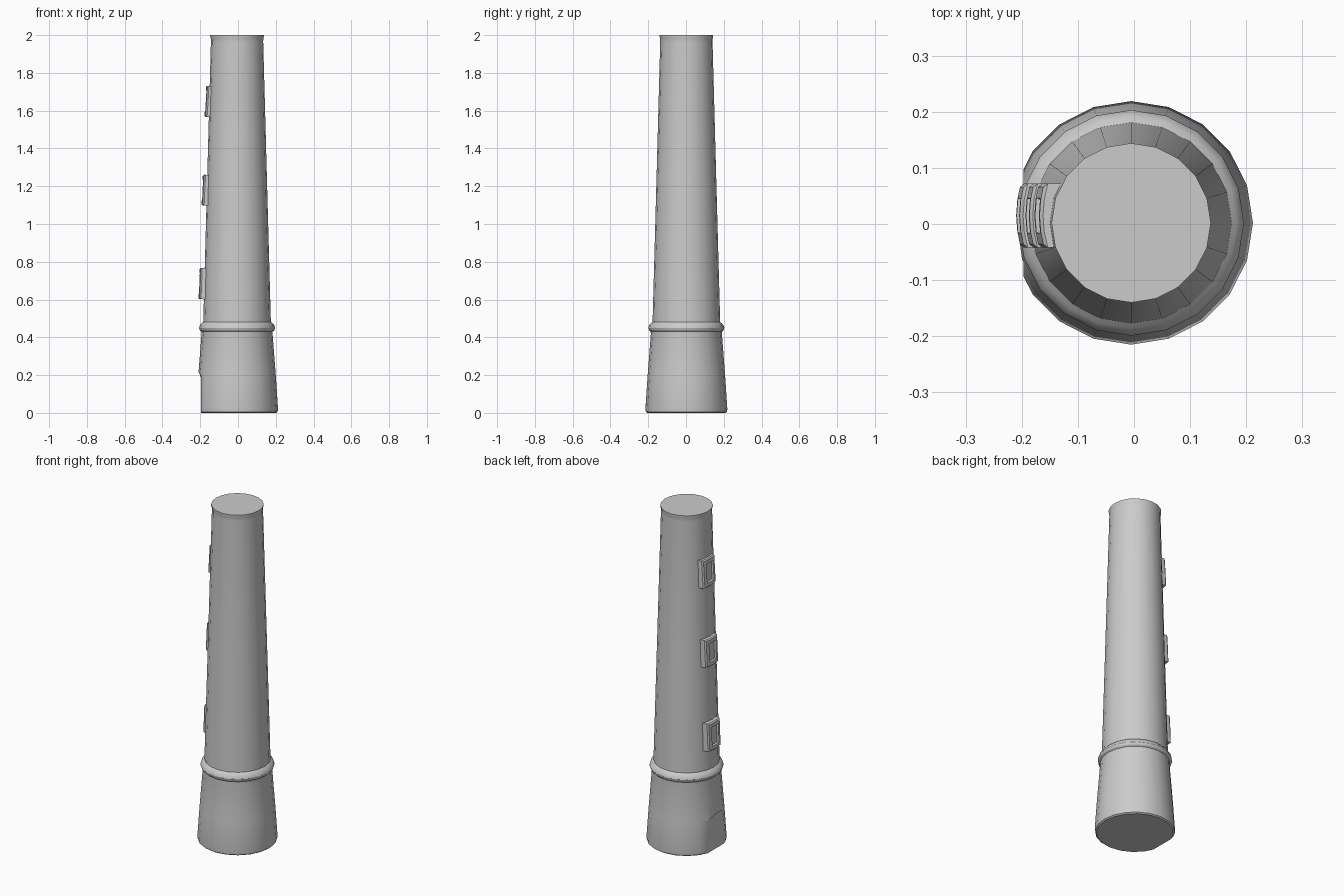
import bpy, bmesh, math
from mathutils import Vector, Matrix

if "Cube" in bpy.data.objects:
    bpy.data.objects.remove(bpy.data.objects["Cube"])

CX, CY, SIDES = -0.005, 0.002, 20


def make_object(name, bm):
    bmesh.ops.recalc_face_normals(bm, faces=bm.faces[:])
    mesh = bpy.data.meshes.new(name)
    bm.to_mesh(mesh)
    bm.free()
    ob = bpy.data.objects.new(name, mesh)
    bpy.context.collection.objects.link(ob)
    return ob


def smooth(ob, angle=30):
    bpy.ops.object.select_all(action='DESELECT')
    ob.select_set(True)
    bpy.context.view_layer.objects.active = ob
    bpy.ops.object.shade_smooth_by_angle(angle=math.radians(angle))


def lathe(name, profile):
    bm = bmesh.new()
    rings = []
    for r, z in profile:
        rings.append([bm.verts.new((CX + r * math.cos(math.tau * i / SIDES),
                                    CY + r * math.sin(math.tau * i / SIDES), z))
                      for i in range(SIDES)])
    for a, b in zip(rings, rings[1:]):
        for i in range(SIDES):
            j = (i + 1) % SIDES
            bm.faces.new((a[i], a[j], b[j], b[i]))
    bm.faces.new(rings[0])
    bm.faces.new(rings[-1])
    return make_object(name, bm)


# Tapered shaft with flared foot, ring moulding and slightly flared rim
tower = lathe("tower_shaft", [
    (0.207, 0.0), (0.215, 0.006), (0.217, 0.02), (0.205, 0.2), (0.188, 0.42),
    (0.189, 0.43), (0.197, 0.437), (0.201, 0.45), (0.197, 0.464), (0.188, 0.474),
    (0.179, 0.482), (0.162, 1.1), (0.1385, 1.965), (0.139, 1.98), (0.142, 1.992),
    (0.142, 2.0)])

# Arched cutter for the shallow doorway on the left side
bm = bmesh.new()
half, spring, rise = 0.11, 0.13, 0.085
outline = [(-half, -0.05), (half, -0.05)]
outline += [(half * math.cos(math.pi * k / 10), spring + rise * math.sin(math.pi * k / 10))
            for k in range(11)]
face = bm.faces.new([bm.verts.new((-0.3, y - 0.003, z)) for y, z in outline])
ext = bmesh.ops.extrude_face_region(bm, geom=[face])
for v in ext["geom"]:
    if isinstance(v, bmesh.types.BMVert):
        v.co.x = -0.197
cutter = make_object("doorway_cutter", bm)
cutter.hide_render = True
cutter.hide_set(True)
cut = tower.modifiers.new("doorway", 'BOOLEAN')
cut.operation = 'DIFFERENCE'
cut.solver = 'EXACT'
cut.object = cutter
bpy.context.view_layer.objects.active = tower
bpy.ops.object.modifier_apply(modifier=cut.name)
bpy.data.objects.remove(cutter)
smooth(tower)


def window(name, z, front_x, height, tilt):
    """Bowed frame with a sunken pane, facing -x."""
    width, segs = 0.114, 4
    bm = bmesh.new()
    cols = [[bm.verts.new((0, -width / 2 + width * i / segs, s * height / 2)) for s in (-1, 1)]
            for i in range(segs + 1)]
    for a, b in zip(cols, cols[1:]):
        bm.faces.new((a[0], a[1], b[1], b[0]))
    front = bm.faces[:]
    # sides run back into the shaft
    border = [e for e in bm.edges if e.is_boundary]
    ext = bmesh.ops.extrude_edge_only(bm, edges=border)
    for v in ext["geom"]:
        if isinstance(v, bmesh.types.BMVert):
            v.co.x += 0.045
    bmesh.ops.recalc_face_normals(bm, faces=bm.faces[:])
    if front[0].normal.x > 0:
        bmesh.ops.reverse_faces(bm, faces=bm.faces[:])
    # chamfer, frame, then sunken pane
    for v in {v for f in front for v in f.verts}:
        v.co.x += 0.006
    for thickness, depth in ((0.006, 0.006), (0.02, 0.0), (0.004, -0.01)):
        bmesh.ops.inset_region(bm, faces=front, thickness=thickness, depth=depth,
                               use_even_offset=True)
    turn = Matrix.Rotation(tilt, 4, 'Y')
    for v in bm.verts:
        v.co.x += 2.6 * v.co.y ** 2
        v.co = turn @ v.co + Vector((front_x, 0.015, z))
    smooth(make_object(name, bm))


window("lower_window", 0.685, -0.207, 0.165, 0.04)
window("middle_window", 1.18, -0.19, 0.163, 0.045)
window("upper_window", 1.65, -0.173, 0.165, 0.06)
